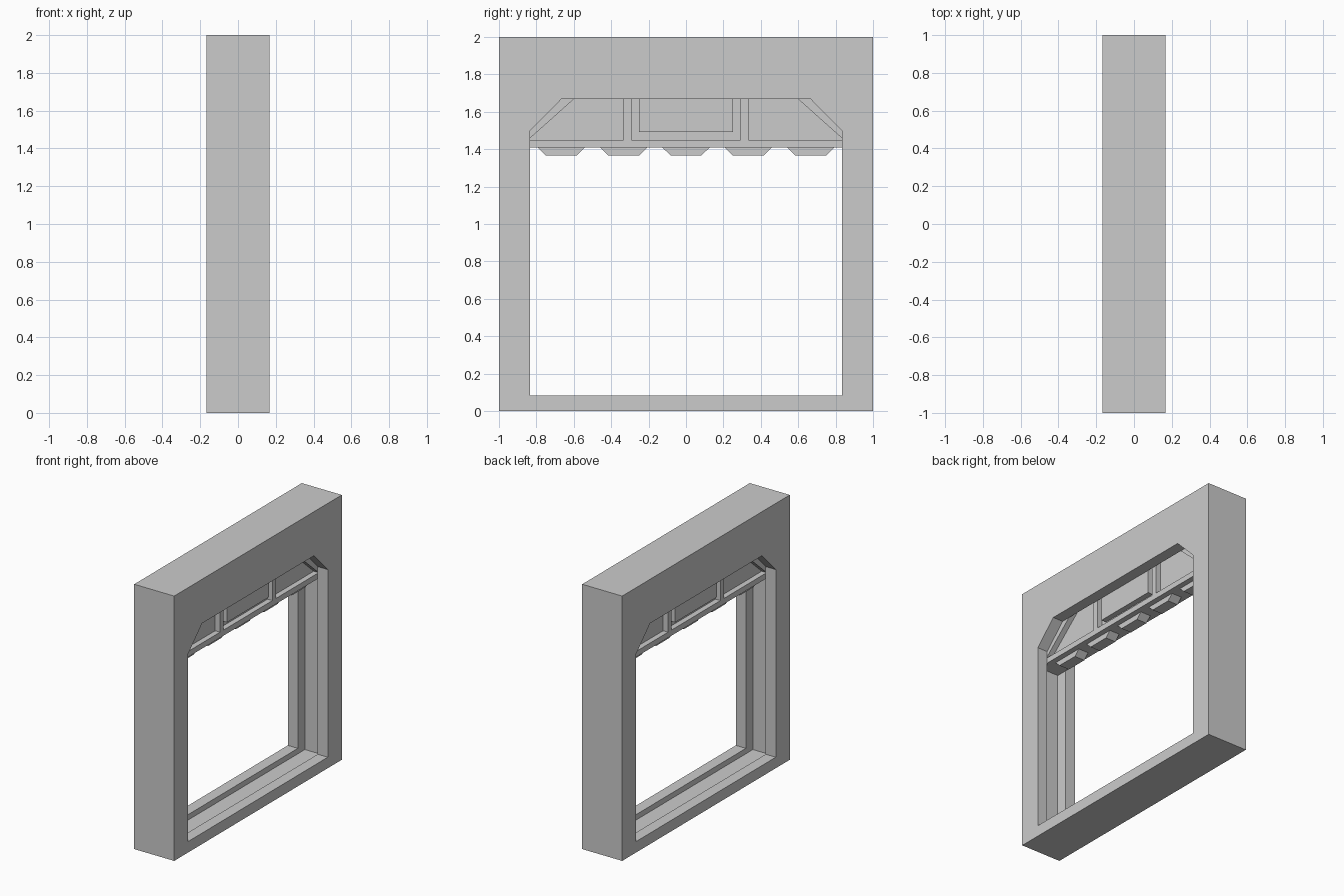
import bpy
import bmesh

if "Cube" in bpy.data.objects:
    bpy.data.objects.remove(bpy.data.objects["Cube"])


def prism(name, profile, half):
    """Extrude a (y, z) profile along x from -half to +half."""
    bm = bmesh.new()
    face = bm.faces.new([bm.verts.new((-half, y, z)) for y, z in profile])
    new = bmesh.ops.extrude_face_region(bm, geom=[face])["geom"]
    bmesh.ops.translate(bm, vec=(2 * half, 0, 0),
                        verts=[v for v in new if isinstance(v, bmesh.types.BMVert)])
    bmesh.ops.recalc_face_normals(bm, faces=bm.faces)
    mesh = bpy.data.meshes.new(name)
    bm.to_mesh(mesh)
    bm.free()
    obj = bpy.data.objects.new(name, mesh)
    bpy.context.collection.objects.link(obj)
    return obj


def mirrored(right_side):
    """Close a right-hand outline with its copy on the left."""
    return right_side + [(-y, z) for y, z in reversed(right_side)]


def box(name, y0, y1, z0, z1, half):
    return prism(name, [(y0, z0), (y1, z0), (y1, z1), (y0, z1)], half)


def cut(obj, cutter):
    mod = obj.modifiers.new("cut", 'BOOLEAN')
    mod.operation = 'DIFFERENCE'
    mod.solver = 'EXACT'
    mod.object = cutter
    bpy.context.view_layer.objects.active = obj
    bpy.ops.object.modifier_apply(modifier=mod.name)
    bpy.data.objects.remove(cutter)


DEPTH = 0.167     # half depth of the frame
DOOR = 0.083      # half depth of the door and its groove
PANEL = 0.042     # half depth of the recessed panel
BOTTOM = 1.408    # lower edge of the raised door

# Frame with a clipped-corner opening and a door groove around it
frame = box("door_frame", -1, 1, 0, 2, DEPTH)
cut(frame, prism("opening_cutter", mirrored(
    [(0.833, 0.083), (0.833, 1.5), (0.667, 1.667)]), 0.3))
cut(frame, prism("groove_cutter", mirrored(
    [(0.917, 0.042), (0.917, 1.535), (0.702, 1.75)]), DOOR))

# Recessed door panel, raised into the groove
prism("door_panel", mirrored(
    [(0.917, BOTTOM), (0.917, 1.535), (0.702, 1.75)]), PANEL)

# Raised bottom rail and centre plate
box("door_bottom_rail", -0.917, 0.917, BOTTOM, 1.45, DOOR)
box("door_centre_plate", -0.25, 0.25, 1.492, 1.75, DOOR)

# Upright ribs and diagonal corner ribs
for side, s in (("left", -1), ("right", 1)):
    box(f"door_rib_{side}", s * 0.292, s * 0.333, 1.45, 1.75, DOOR)
    prism(f"door_corner_rib_{side}", [(s * y, z) for y, z in (
        (0.844, 1.45), (0.917, 1.45), (0.917, 1.535),
        (0.702, 1.75), (0.507, 1.75))], DOOR)

# Teeth under the door
for i in range(5):
    c = (i - 2) / 3
    prism(f"door_tooth_{i + 1}", [
        (c - 0.125, BOTTOM), (c - 0.083, 1.367),
        (c + 0.083, 1.367), (c + 0.125, BOTTOM)], PANEL)
